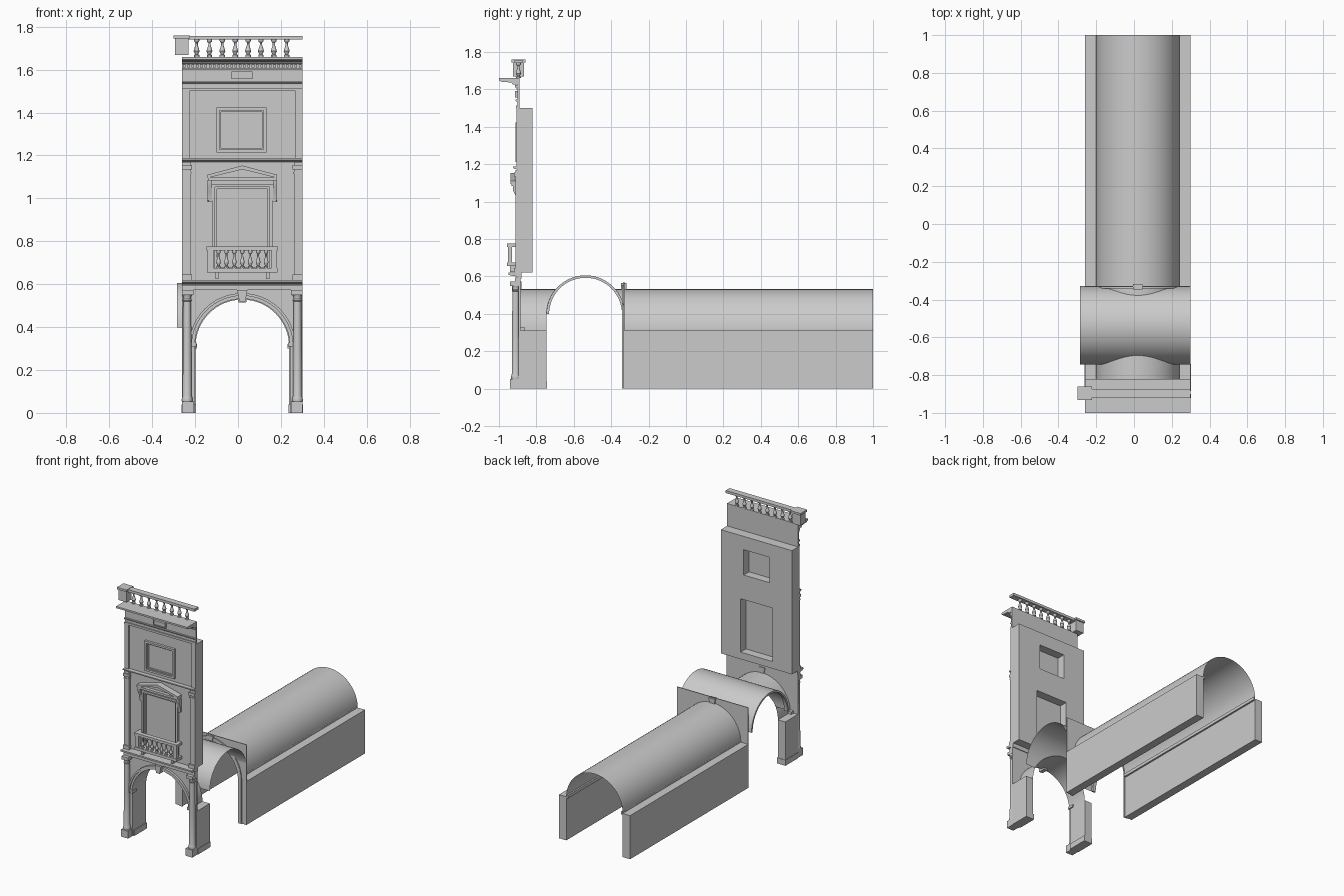
import bpy, bmesh
from math import sin, cos, pi, sqrt, asin

if "Cube" in bpy.data.objects:
    bpy.data.objects.remove(bpy.data.objects["Cube"])

CX, HW = 0.02, 0.28          # facade axis and half width
R, SPRING = 0.222, 0.31      # arch radius and springing height


def finish(name, bm):
    bmesh.ops.remove_doubles(bm, verts=bm.verts, dist=1e-5)
    bmesh.ops.recalc_face_normals(bm, faces=bm.faces)
    me = bpy.data.meshes.new(name)
    bm.to_mesh(me)
    bm.free()
    ob = bpy.data.objects.new(name, me)
    bpy.context.collection.objects.link(ob)
    return ob


def prism(name, pts, a, b, axis='y'):
    """Closed outline extruded along y (points x,z) or along x (points y,z)."""
    bm = bmesh.new()
    place = (lambda p, t: (p[0], t, p[1])) if axis == 'y' else (lambda p, t: (t, p[0], p[1]))
    f = bm.faces.new([bm.verts.new(place(p, a)) for p in pts])
    ext = bmesh.ops.extrude_face_region(bm, geom=[f])['geom']
    d = (0, b - a, 0) if axis == 'y' else (b - a, 0, 0)
    bmesh.ops.translate(bm, verts=[v for v in ext if isinstance(v, bmesh.types.BMVert)], vec=d)
    return finish(name, bm)


def box(name, x0, x1, y0, y1, z0, z1):
    return prism(name, [(x0, z0), (x1, z0), (x1, z1), (x0, z1)], y0, y1)


def sides(name, d0, d1, y0, y1, z0, z1):
    """Pair of boxes mirrored about the facade axis."""
    for s, tag in ((-1, 'left'), (1, 'right')):
        box(f'{name}_{tag}', CX + s * d0, CX + s * d1, y0, y1, z0, z1)


def sheet(name, rows):
    bm = bmesh.new()
    g = [[bm.verts.new(p) for p in r] for r in rows]
    for a, b in zip(g, g[1:]):
        for i in range(len(a) - 1):
            bm.faces.new((a[i], a[i + 1], b[i + 1], b[i]))
    return finish(name, bm)


def lathe(name, x, y, prof, n=12):
    rows = [[(x + r * cos(2 * pi * i / n), y + r * sin(2 * pi * i / n), z) for i in range(n + 1)]
            for r, z in prof]
    return sheet(name, rows)


def arc(r, cx=CX, cz=SPRING, n=32):
    return [(cx + r * cos(pi * i / n), cz + r * sin(pi * i / n)) for i in range(n + 1)]


def arch_wall(name, top, y0, y1):
    prism(name, [(CX - R, 0), (CX - HW, 0), (CX - HW, top), (CX + HW, top), (CX + HW, 0), (CX + R, 0)]
          + arc(R), y0, y1)


def arch_band(name, r0, r1, y0, y1, foot=SPRING):
    prism(name, [(CX + r0, foot)] * (foot < SPRING) + arc(r0) + [(CX - r0, foot)] * (foot < SPRING)
          + [(CX - r1, foot)] * (foot < SPRING) + arc(r1)[::-1] + [(CX + r1, foot)] * (foot < SPRING), y0, y1)


def frame(name, x0, x1, z0, z1, t, y0, y1):
    box(name + '_left', x0, x0 + t, y0, y1, z0, z1)
    box(name + '_right', x1 - t, x1, y0, y1, z0, z1)
    box(name + '_bottom', x0 + t, x1 - t, y0, y1, z0, z0 + t)
    box(name + '_top', x0 + t, x1 - t, y0, y1, z1 - t, z1)


def vault(name, y0, y1):
    sheet(name, [[(x, y, z) for x, z in arc(R)] for y in (y0, y1)])


def cornice(name, z0, z1, out, back=-0.89):
    h, d = z1 - z0, back - out
    prism(name, [(back, z0), (back - d * .3, z0), (back - d * .4, z0 + h * .35), (back - d * .8, z0 + h * .5),
                 (out, z0 + h * .65), (out, z1), (back, z1)], CX - HW, CX + HW, 'x')


def baluster(name, x, y, z0, z1, r):
    h = z1 - z0
    lathe(name, x, y, [(r * a, z0 + h * b) for a, b in
          ((.9, 0), (.9, .1), (.5, .14), (1, .32), (.8, .45), (.4, .65), (.4, .8), (.8, .86), (.9, .9), (.9, 1))])


# Long rear passage: walls, ledges and barrel vault
sides('passage_wall', R, HW, -0.33, 1, 0, SPRING)
sides('passage_ledge', R - 0.012, R, -0.33, 1, SPRING - 0.01, SPRING + 0.012)
vault('passage_vault', -0.33, 1)
arch_wall('passage_end_panel', 0.57, -0.334, -0.328)
arch_band('passage_arch_trim', R - 0.004, R + 0.022, -0.341, -0.334, 0)
prism('passage_keystone', [(0.002, 0.515), (0.038, 0.515), (0.046, 0.565), (-0.006, 0.565)], -0.347, -0.318)

# Cross vault: barrel along x with lunettes where the passage meets it
YC, BR, BZ = -0.537, 0.208, 0.398
rows = []
for i in range(49):
    x = CX - HW + 2 * HW * i / 48
    d = abs(x - CX)
    za = SPRING + sqrt(R * R - d * d) if d < R else 0
    za = max(za, BZ)
    lim = asin(sqrt(max(0, BR * BR - (za - BZ) ** 2)) / BR)
    row = [(x, YC - BR, za)]
    row += [(x, YC + BR * sin(lim * (k / 12 - 1)), BZ + BR * cos(lim * (k / 12 - 1))) for k in range(25)]
    rows.append(row + [(x, YC + BR, za)])
sheet('cross_vault', rows)
prism('cross_vault_rim', arc(BR, YC, BZ) + arc(BR - 0.013, YC, BZ)[::-1], -0.285, -0.26, 'x')

# Ground floor front: arch wall, piers and short vault
arch_wall('front_arch_wall', 0.58, -0.895, -0.885)
sides('front_pier', R, HW, -0.885, -0.745, 0, SPRING)
sides('pier_base', R - 0.006, HW + 0.003, -0.885, -0.742, 0, 0.04)
vault('front_vault', -0.885, -0.745)
arch_band('archivolt_inner', R, R + 0.014, -0.905, -0.895)
arch_band('archivolt_outer', R + 0.014, R + 0.026, -0.912, -0.895)
sides('impost', R - 0.008, R + 0.025, -0.908, -0.86, SPRING, SPRING + 0.018)
prism('front_keystone', [(0.006, 0.52), (0.034, 0.52), (0.044, 0.572), (-0.004, 0.572)], -0.93, -0.88)
for s, tag in ((-1, 'left'), (1, 'right')):
    lathe('front_column_' + tag, CX + s * 0.257, -0.91,
          [(.024, .05), (.026, .06), (.024, .07), (.021, .08), (.02, .3), (.018, .52), (.022, .525),
           (.018, .53), (.018, .54), (.024, .553)], 20)
sides('column_plinth', R + 0.004, HW, -0.942, -0.885, 0, 0.052)
sides('column_capital', R + 0.006, HW, -0.94, -0.885, 0.55, 0.572)
box('entablature', CX - HW, CX + HW, -0.915, -0.885, 0.572, 0.595)
cornice('ground_floor_cornice', 0.59, 0.62, -0.95, -0.88)

# Upper wall with two window openings
wall = box('upper_wall', CX - HW, CX + HW, -0.895, -0.82, 0.62, 1.5)
for name, x0, x1, z0, z1 in (('lower_window', -0.105, 0.145, 0.67, 1.05), ('upper_window', -0.085, 0.12, 1.225, 1.405)):
    cut = box(name + '_cutter', x0, x1, -1, -0.7, z0, z1)
    cut.hide_render = True
    cut.hide_viewport = True
    m = wall.modifiers.new(name, 'BOOLEAN')
    m.operation = 'DIFFERENCE'
    m.solver = 'EXACT'
    m.object = cut
    box(name + '_pane', x0, x1, -0.89, -0.88, z0, z1)

# Middle storey pilasters and string course
sides('pilaster', HW - 0.04, HW, -0.912, -0.895, 0.62, 1.17)
sides('pilaster_base', HW - 0.046, HW, -0.92, -0.895, 0.62, 0.645)
sides('pilaster_capital', HW - 0.046, HW, -0.92, -0.895, 1.135, 1.155)
sides('pilaster_necking', HW - 0.043, HW, -0.916, -0.895, 1.115, 1.122)
cornice('string_course', 1.165, 1.187, -0.925)

# Lower window surround, pediment and brackets
frame('lower_window_frame', -0.122, 0.162, 0.655, 1.067, 0.014, -0.912, -0.89)
frame('lower_window_inner_frame', -0.108, 0.148, 0.669, 1.053, 0.01, -0.903, -0.885)
sides('window_side_strip', 0.142, 0.156, -0.905, -0.895, 0.985, 1.08)
for s, tag in ((-1, 'left'), (1, 'right')):
    x = CX + s * 0.152
    prism('pediment_bracket_' + tag, [(-0.895, 0.985), (-0.905, 0.99), (-0.91, 1.03), (-0.925, 1.06),
                                      (-0.925, 1.085), (-0.895, 1.085)], x - 0.01, x + 0.01, 'x')
    prism('pediment_slope_' + tag, [(CX, 1.135), (CX + s * 0.162, 1.095), (CX + s * 0.162, 1.11), (CX, 1.153)],
          -0.938, -0.895)
box('pediment_shelf', CX - 0.16, CX + 0.16, -0.932, -0.895, 1.083, 1.098)
prism('pediment_panel', [(CX - 0.15, 1.098), (CX + 0.15, 1.098), (CX, 1.137)], -0.908, -0.895)

# Balcony
box('balcony_slab', -0.145, 0.185, -0.957, -0.895, 0.655, 0.675)
box('balcony_rail', -0.147, 0.187, -0.957, -0.925, 0.757, 0.775)
sides('balcony_post', 0.135, 0.162, -0.953, -0.929, 0.675, 0.757)
sides('balcony_side_rail', 0.14, 0.166, -0.93, -0.895, 0.757, 0.775)
for i in range(7):
    baluster(f'balcony_baluster_{i}', CX + (i - 3) * 0.037, -0.941, 0.675, 0.757, 0.011)
sides('balcony_bracket', 0.11, 0.126, -0.94, -0.895, 0.625, 0.655)

# Upper storey panel border and window frame
sides('upper_border', HW - 0.033, HW, -0.905, -0.895, 1.187, 1.5)
frame('upper_window_frame', -0.1, 0.134, 1.213, 1.424, 0.014, -0.912, -0.89)
frame('upper_window_inner_frame', -0.086, 0.12, 1.227, 1.41, 0.007, -0.903, -0.885)

# Frieze, dentils and crowning cornice
box('frieze', CX - HW, CX + HW, -0.9, -0.89, 1.5, 1.64)
box('frieze_lower_band', CX - HW, CX + HW, -0.908, -0.9, 1.5, 1.515)
cornice('frieze_moulding', 1.53, 1.545, -0.912, -0.9)
frame('frieze_plaque', -0.03, 0.068, 1.557, 1.592, 0.005, -0.915, -0.9)
box('frieze_plaque_centre', -0.025, 0.063, -0.91, -0.9, 1.562, 1.587)
box('dentil_band', CX - HW, CX + HW, -0.907, -0.9, 1.6, 1.608)
for i in range(28):
    x = CX - HW + (i + 0.5) * 0.02
    box(f'dentil_{i}', x - 0.006, x + 0.006, -0.915, -0.9, 1.61, 1.624)
prism('top_cornice', [(-0.89, 1.626), (-0.925, 1.626), (-0.935, 1.637), (-0.985, 1.641), (-1, 1.648),
                      (-1, 1.66), (-0.89, 1.66)], CX - HW, CX + HW, 'x')

# Roof balustrade
box('roof_post', -0.293, -0.23, -0.925, -0.867, 1.668, 1.745)
box('roof_post_cap', -0.3, -0.223, -0.933, -0.859, 1.745, 1.76)
box('roof_rail', -0.23, 0.3, -0.918, -0.874, 1.74, 1.758)
for i in range(8):
    baluster(f'roof_baluster_{i}', -0.193 + i * 0.06, -0.896, 1.66, 1.742, 0.014)

# Smooth round parts, keep edges sharp
for ob in bpy.data.objects:
    if not ob.hide_viewport:
        ob.select_set(True)
bpy.context.view_layer.objects.active = wall
bpy.ops.object.shade_smooth_by_angle()
